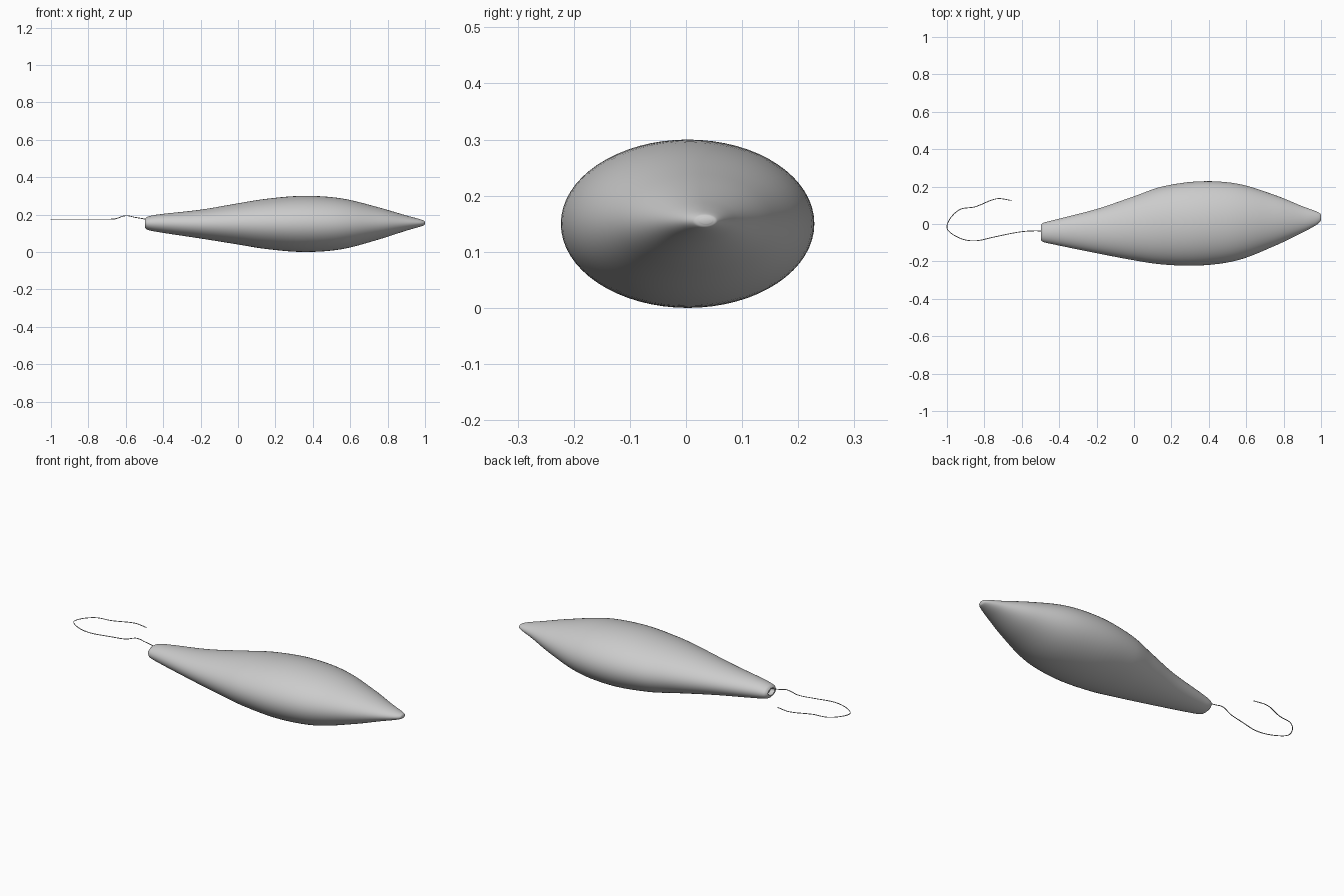
import bpy, bmesh, math
from mathutils import Vector

if "Cube" in bpy.data.objects:
    bpy.data.objects.remove(bpy.data.objects["Cube"])

# Body stations: x, y min, y max, z min, z max
STATIONS = [
    (-0.498, -0.085, -0.005, 0.130, 0.178),
    (-0.485, -0.096, 0.006, 0.119, 0.188),
    (-0.43, -0.109, 0.021, 0.107, 0.200),
    (-0.20, -0.156, 0.080, 0.072, 0.226),
    (0.00, -0.194, 0.148, 0.040, 0.260),
    (0.15, -0.216, 0.200, 0.016, 0.284),
    (0.35, -0.222, 0.228, 0.000, 0.300),
    (0.55, -0.195, 0.216, 0.014, 0.287),
    (0.75, -0.118, 0.156, 0.066, 0.239),
    (0.90, -0.046, 0.095, 0.114, 0.195),
    (0.97, -0.008, 0.069, 0.134, 0.176),
    (0.995, 0.012, 0.056, 0.143, 0.167),
    (1.00, 0.026, 0.046, 0.150, 0.160),
]


def smooth_path(pts, steps):
    """Centripetal-style spline through points of any dimension."""
    n = len(pts)
    t = [0.0]
    for a, b in zip(pts, pts[1:]):
        t.append(t[-1] + math.dist(a, b))
    m = []
    for i in range(n):
        a, b = max(i - 1, 0), min(i + 1, n - 1)
        m.append([(q - p) / (t[b] - t[a]) for p, q in zip(pts[a], pts[b])])
    out = []
    for i in range(n - 1):
        h = t[i + 1] - t[i]
        for k in range(steps):
            u = k / steps
            c = (2*u**3 - 3*u**2 + 1, (u**3 - 2*u**2 + u) * h,
                 3*u**2 - 2*u**3, (u**3 - u**2) * h)
            out.append([c[0]*p + c[1]*d + c[2]*q + c[3]*e for p, d, q, e in
                        zip(pts[i], m[i], pts[i + 1], m[i + 1])])
    return out + [list(pts[-1])]


# Body: elliptical sections lofted along x
bm = bmesh.new()
SEG = 64


def ring(x, y0, y1, z0, z1):
    return [bm.verts.new((x, (y0 + y1) / 2 + (y1 - y0) / 2 * math.cos(a),
                          (z0 + z1) / 2 + (z1 - z0) / 2 * math.sin(a)))
            for a in (2 * math.pi * i / SEG for i in range(SEG))]


# small socket for the line, then the outer skin
sections = [(-0.475, -0.068, -0.022, 0.141, 0.169), (-0.498, -0.074, -0.016, 0.137, 0.173)]
sections += smooth_path(STATIONS, 6)
rings = [ring(*s) for s in sections]
for a, b in zip(rings, rings[1:]):
    for i in range(SEG):
        j = (i + 1) % SEG
        bm.faces.new((a[i], a[j], b[j], b[i]))
bm.faces.new(rings[0])
bm.faces.new(rings[-1])
bmesh.ops.recalc_face_normals(bm, faces=bm.faces)
mesh = bpy.data.meshes.new("body")
bm.to_mesh(mesh)
bm.free()
body = bpy.data.objects.new("body", mesh)
bpy.context.collection.objects.link(body)
bpy.context.view_layer.objects.active = body
body.select_set(True)
bpy.ops.object.shade_smooth_by_angle(angle=math.radians(50))

# Trailing line: thin bevelled curve, lying flat beyond the body
LINE = [(-0.476, -0.04, 0.165), (-0.50, -0.037, 0.176), (-0.55, -0.037, 0.185),
        (-0.60, -0.041, 0.194), (-0.66, -0.051, 0.177), (-0.75, -0.070, 0.175),
        (-0.85, -0.090, 0.175), (-0.93, -0.076, 0.175), (-0.998, -0.028, 0.175),
        (-0.985, 0.026, 0.175), (-0.93, 0.078, 0.175), (-0.85, 0.092, 0.175),
        (-0.735, 0.135, 0.175), (-0.655, 0.126, 0.175)]
path = smooth_path(LINE, 6)
curve = bpy.data.curves.new("trailing_line", 'CURVE')
curve.dimensions = '3D'
curve.bevel_depth = 0.0022
curve.bevel_resolution = 2
curve.use_fill_caps = True
spline = curve.splines.new('POLY')
spline.points.add(len(path) - 1)
for p, co in zip(spline.points, path):
    p.co = (*co, 1)
line = bpy.data.objects.new("trailing_line", curve)
bpy.context.collection.objects.link(line)
